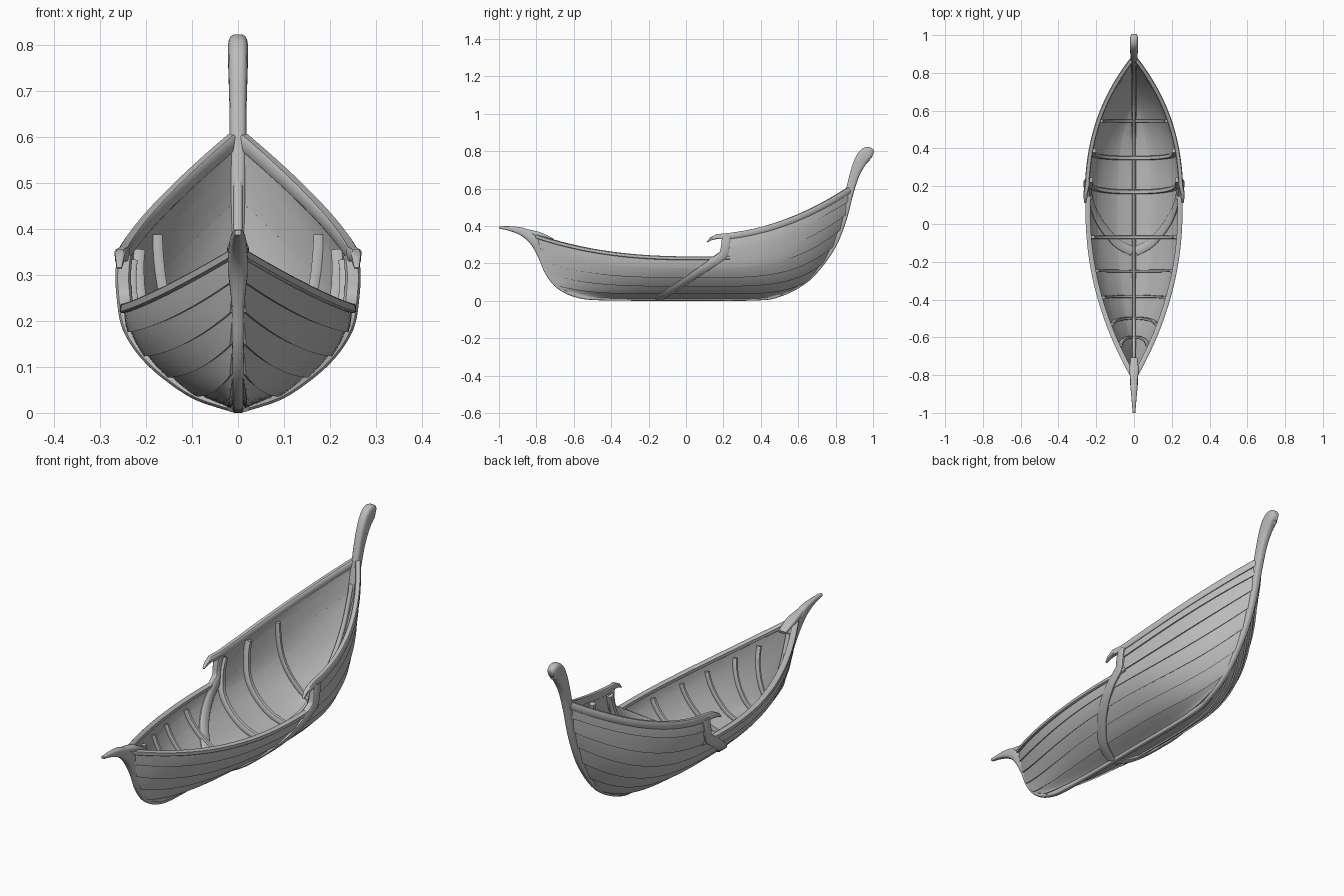
import bpy, bmesh, math
from mathutils import Vector

if "Cube" in bpy.data.objects:
    bpy.data.objects.remove(bpy.data.objects["Cube"])

wood = bpy.data.materials.new("grey_wood")
wood.use_nodes = True
GREY = (0.5, 0.5, 0.5, 1)
wood.diffuse_color = GREY
wood.node_tree.nodes["Principled BSDF"].inputs["Base Color"].default_value = GREY

# Plank edges from keel to rail: midship (x, z), bow end (y, z), stern end (y, z)
MID = [(.012, .02), (.09, .045), (.15, .085), (.197, .13), (.23, .18), (.244, .227), (.251, .283), (.248, .334)]
BOW = [(-.6, .035), (-.69, .085), (-.735, .15), (-.765, .22), (-.785, .285), (-.8, .345)]
STERN = [(.5, .03), (.64, .11), (.72, .2), (.775, .29), (.815, .38), (.845, .46), (.86, .53), (.87, .588)]
MID_Y = .08
SHEER, TOP = 5, 7


def spline(points, t):
    """Smooth curve through the points, one unit of t per point."""
    last = len(points) - 1
    t = max(0, min(last, t))
    i = min(int(t), last - 1)
    a, b, c, d = (Vector(points[max(0, min(last, i + k))]) for k in (-1, 0, 1, 2))
    f = t - i
    return b + (c - a) * (f / 2) + (a - b * 2.5 + c * 2 - d / 2) * f**2 + (b * 3 - a - c * 3 + d) * (f**3 / 2)


def hull(s, v):
    """Left hull side: s runs from bow (-1) to stern (1), v counts planks up."""
    mid = spline(MID, v)
    end = spline(BOW if s < 0 else STERN, v)
    a = min(abs(s), 1)
    taper = a ** (2.1 if s < 0 else 2.9 - .05 * v)
    rise = a ** max(2.05, 5.5 - .6 * v)
    return Vector((mid.x * (1 - taper) + .008 * taper,
                   MID_Y + (end.x - MID_Y) * a,
                   mid.y + (end.y - mid.y) * rise))


def shell(s, v, out=0):
    """Hull point moved outward by a distance."""
    along = hull(s + .01, v) - hull(s - .01, v)
    up = hull(s, v + .05) - hull(s, v - .05)
    return hull(s, v) + along.cross(up).normalized() * out


def shell_at(y, v, out=0):
    end = spline(BOW if y < MID_Y else STERN, v).x
    s = (y - MID_Y) / abs(end - MID_Y)
    return shell(max(-1, min(1, s)), v, out)


def loft(name, rings, mirror=False, angle=40):
    """Closed solid through a row of rings."""
    bm = bmesh.new()
    rings = [[bm.verts.new(p) for p in ring] for ring in rings]
    for r, q in zip(rings, rings[1:]):
        for k in range(len(r)):
            bm.faces.new((r[k], r[k - 1], q[k - 1], q[k]))
    bm.faces.new(rings[0])
    bm.faces.new(rings[-1])
    bmesh.ops.recalc_face_normals(bm, faces=bm.faces)
    mesh = bpy.data.meshes.new(name)
    bm.to_mesh(mesh)
    bm.free()
    obj = bpy.data.objects.new(name, mesh)
    bpy.context.collection.objects.link(obj)
    mesh.materials.append(wood)
    if mirror:
        obj.modifiers.new("Mirror", "MIRROR").use_axis = (True, False, False)
    bpy.ops.object.select_all(action="DESELECT")
    obj.select_set(True)
    bpy.context.view_layer.objects.active = obj
    bpy.ops.object.shade_smooth_by_angle(angle=math.radians(angle))


CHAMFERED = [(1, .7), (.7, 1), (-.7, 1), (-1, .7), (-1, -.7), (-.7, -1), (.7, -1), (1, -.7)]
ROUNDED = [(math.copysign(abs(math.cos(a)) ** .6, math.cos(a)), math.copysign(abs(math.sin(a)) ** .6, math.sin(a)))
           for a in (math.tau * (k + .5) / 16 for k in range(16))]


def sweep(name, path, sizes, ref, mirror=False, section=CHAMFERED, angle=40):
    """Bar along a path; sizes are half extents along ref and across it."""
    rings = []
    for i, p in enumerate(path):
        t = (path[min(i + 1, len(path) - 1)] - path[max(i - 1, 0)]).normalized()
        side = (ref - t * ref.dot(t)).normalized()
        across = t.cross(side)
        a, b = sizes[i]
        rings.append([p + side * a * m + across * b * n for m, n in section])
    loft(name, rings, mirror, angle)


def smooth_bar(name, controls, ref, step=5):
    """Controls hold y, z, half width, half depth on the centre plane."""
    rows = [spline(controls, i / step) for i in range((len(controls) - 1) * step + 1)]
    sweep(name, [Vector((0, r[0], r[1])) for r in rows], [(r[2], r[3]) for r in rows], ref,
          section=ROUNDED, angle=60)


X, Y, Z = Vector((1, 0, 0)), Vector((0, 1, 0)), Vector((0, 0, 1))

# Overlapping hull planks; the top two exist only aft of midship
for j in range(TOP):
    start = -1 if j < SHEER else .15
    columns, rows = 44, 4
    rings = []
    for c in range(columns + 1):
        s = start + (1 - start) * c / columns
        outer = [shell(s, j + r / rows, .004 + .007 * (1 - r / rows)) for r in range(rows + 1)]
        inner = [shell(s, j + r / rows, -.004) for r in range(rows, -1, -1)]
        rings.append(outer + inner)
    loft(f"hull_plank_{j + 1}", rings, True)

# Keel sweeping up into the bow horn and the tall stern post
smooth_bar("keel_and_posts", [
    (-1, .392, .007, .006), (-.93, .384, .013, .014), (-.86, .362, .019, .024), (-.805, .315, .022, .028),
    (-.77, .235, .014, .02), (-.735, .15, .013, .018), (-.68, .08, .012, .016), (-.59, .033, .012, .014),
    (-.45, .014, .012, .012), (0, .012, .012, .012), (.36, .013, .012, .012), (.5, .035, .012, .014),
    (.65, .12, .013, .016), (.77, .27, .014, .018), (.835, .42, .016, .019), (.872, .57, .018, .022),
    (.9, .67, .019, .026), (.93, .74, .021, .033), (.96, .78, .022, .038), (.985, .786, .021, .034),
    (1, .782, .014, .018)], X)

# Inner keel timber and bow knee
smooth_bar("inner_keel", [
    (-.76, .3, .01, .012), (-.71, .17, .01, .012), (-.64, .09, .01, .012), (-.5, .045, .008, .01),
    (0, .03, .007, .01), (.38, .034, .007, .01), (.55, .08, .008, .012), (.68, .18, .01, .012),
    (.78, .32, .01, .012), (.845, .5, .01, .012)], X)
smooth_bar("bow_knee", [(-.86, .375, .014, .01), (-.78, .352, .024, .014), (-.71, .325, .018, .008)], X)

# Rails along the low forward edge and the raised aft edge
low = [shell(-1 + 1.2 * i / 40, SHEER) for i in range(41)]
sweep("forward_rail", low, [(.010, .013)] * len(low), Z, True)
hook = [Vector((.258, .112, .314)), Vector((.257, .135, .332)), Vector((.256, .165, .343))]
high = hook + [shell(.16 + .84 * i / 32, TOP, .002) + Z * .004 for i in range(33)]
sizes = [(.002, .005), (.008, .009), (.013, .012)] + [(.016, .012)] * 33
sweep("aft_rail", high, sizes, Z, True)

# Slanted frame clasping the hull under the rail hooks
band = []
for i in range(25):
    v = TOP * i / 24
    z = spline(MID, v).y
    band.append(shell_at(min(-.13 + (z - .03) * 1.55, .17 + z * .14), v, .001))
sweep("slanted_frame", band, [(.023, .017)] * len(band), Y, True)


# Ribs across the inside, leaning with the ends of the boat
def rib(name, y, lean, top, half):
    arc = [shell_at(y + lean * (top * i / 16 / TOP) ** 2, top * i / 16, -.012) for i in range(17)]
    arc = [Vector((-p.x, p.y, p.z)) for p in reversed(arc)] + arc
    sweep(name, arc, [(half, half + .003)] * len(arc), Y)


for n, (y, lean, top, half) in enumerate([
        (-.6, -.12, 4.4, .007), (-.5, -.09, 4.4, .007), (-.385, -.02, 4.4, .007), (-.25, 0, 4.4, .007),
        (-.07, 0, 4.4, .009), (.17, .07, 6.7, .012), (.35, .045, 6.6, .011), (.55, 0, 6.3, .008)]):
    rib(f"rib_{n + 1}", y, lean, top, half)
